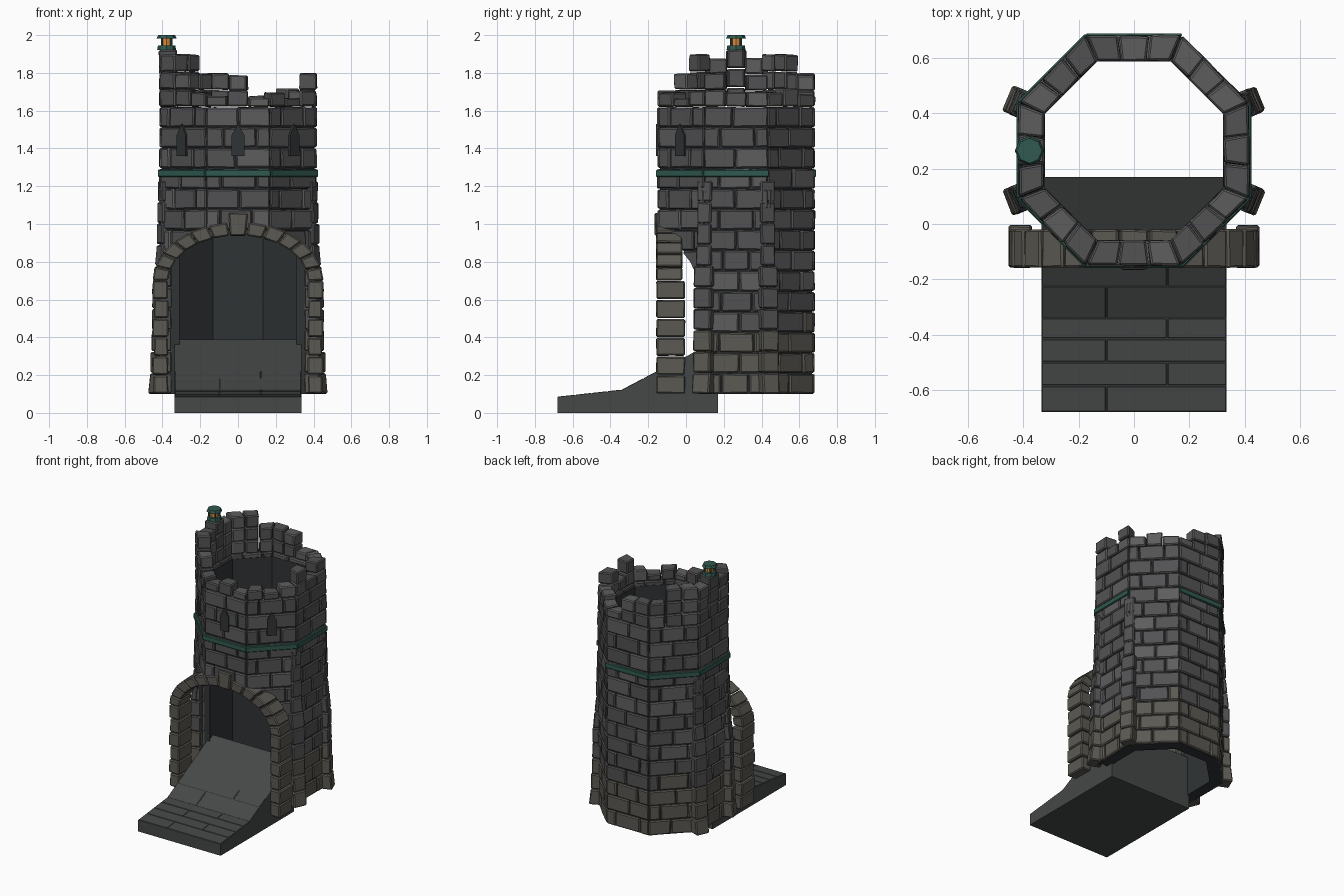
import bpy, bmesh, math, random
from mathutils import Vector

if "Cube" in bpy.data.objects:
    bpy.data.objects.remove(bpy.data.objects["Cube"])

random.seed(7)
CY, R, RIN = 0.265, 0.416, 0.325          # tower centre y, outer / inner apothem
HALF = R * math.tan(math.pi / 8)          # half of one octagon side


def material(name, c):
    m = bpy.data.materials.new(name)
    m.diffuse_color = (*c, 1)
    m.use_nodes = True
    m.node_tree.nodes["Principled BSDF"].inputs["Base Color"].default_value = m.diffuse_color
    return m


GREY = material("stone_grey", (0.085, 0.085, 0.088))
GREY2 = material("stone_light", (0.11, 0.11, 0.112))
EARTH = material("stone_earthy", (0.105, 0.1, 0.085))
DARK = material("dark_inside", (0.03, 0.034, 0.036))
SLAB = material("ramp_stone", (0.06, 0.065, 0.063))
GREEN = material("green_trim", (0.03, 0.1, 0.08))
AMBER = material("amber_glow", (0.7, 0.25, 0.05))


def block(bm, low, high, mat=0, jit=0.0):
    """Six-sided block between two matching quads (or n-gons)."""
    def make(ps):
        return [bm.verts.new(Vector(p) + Vector([random.uniform(-jit, jit) for _ in range(3)])) for p in ps]
    a, b = make(low), make(high)
    n = len(a)
    faces = [bm.faces.new(a[::-1]), bm.faces.new(b)]
    faces += [bm.faces.new((a[i], a[(i + 1) % n], b[(i + 1) % n], b[i])) for i in range(n)]
    for f in faces:
        f.material_index = mat


def finish(bm, name, mats, bevel=0.0):
    bmesh.ops.recalc_face_normals(bm, faces=bm.faces)
    me = bpy.data.meshes.new(name)
    bm.to_mesh(me)
    bm.free()
    ob = bpy.data.objects.new(name, me)
    bpy.context.collection.objects.link(ob)
    for m in mats:
        me.materials.append(m)
    if bevel:
        mod = ob.modifiers.new("worn_edges", 'BEVEL')
        mod.width, mod.segments = bevel, 1
    return ob


def on_face(k, t, r, z):
    """Point on octagon face k (0 = +x side), t along the side, r = apothem."""
    a = k * math.pi / 4
    t *= r / R
    return (r * math.cos(a) - t * math.sin(a), CY + r * math.sin(a) + t * math.cos(a), z)


def wall_block(bm, k, t0, t1, r0, r1, z0, z1, mat=0, jit=0.0):
    quad = [(t0, r0), (t0, r1), (t1, r1), (t1, r0)]
    block(bm, [on_face(k, t, r, z0) for t, r in quad], [on_face(k, t, r, z1) for t, r in quad], mat, jit)


# Archway cutter
arc = [(0.378 * math.cos(i * math.pi / 16), 0.7 + 0.25 * math.sin(i * math.pi / 16)) for i in range(17)]
prof = [(-0.378, 0.0), (0.378, 0.0)] + arc
bm = bmesh.new()
block(bm, [(x, -0.4, z) for x, z in prof], [(x, 0.12, z) for x, z in prof])
cutter = finish(bm, "archway_cutter", [])
cutter.hide_render = True
cutter.display_type = 'WIRE'


def cut(ob):
    mod = ob.modifiers.new("archway", 'BOOLEAN')
    mod.operation, mod.object, mod.solver = 'DIFFERENCE', cutter, 'EXACT'


# Tower brick courses in running bond
bm = bmesh.new()
N, Z0, Z1 = 14, 0.1, 1.62
h = (Z1 - Z0) / N
for c in range(N):
    for k in range(8):
        js = [-HALF, random.uniform(-.02, .02), HALF] if (c + k) % 2 else \
             [-HALF, -HALF * .5 + random.uniform(-.02, .02), HALF * .5 + random.uniform(-.02, .02), HALF]
        for a, b in zip(js, js[1:]):
            mat = 2 if c < 3 or (c == 3 and random.random() < .5) else random.choice([0, 0, 1])
            wall_block(bm, k, a + .003, b - .003, RIN if c == N - 1 else 0.345, R + random.uniform(-.004, .002),
                       Z0 + c * h + .003, Z0 + (c + 1) * h - .003, mat, .0025)
cut(finish(bm, "tower_bricks", [GREY, GREY2, EARTH], .007))

# Dark mortar core and inside wall
bm = bmesh.new()
rings = [[bm.verts.new(on_face(k, HALF, r, z)) for k in range(8)]
         for r, z in ((0.322, 0.1), (0.402, 0.1), (0.402, 1.59), (0.322, 1.59))]
for i in range(4):
    for k in range(8):
        p, q, j = rings[i], rings[(i + 1) % 4], (k + 1) % 8
        bm.faces.new((p[k], p[j], q[j], q[k]))
cut(finish(bm, "tower_core", [DARK]))

# Ruined battlements: three stacks per side, given by their top heights
tops = [(1.80, 1.70, 1.79), (1.70, 1.72, 1.69), (1.68, 1.79, 1.80), (1.80, 1.90, 1.90),
        (1.88, 1.925, 1.88), (1.90, 1.80, 1.70), (1.68, 1.71, 1.67), (1.70, 1.67, 1.71)]
bm = bmesh.new()
for k, row in enumerate(tops):
    for i, top in enumerate(row):
        t0, t1 = -HALF + i * HALF * 2 / 3, -HALF + (i + 1) * HALF * 2 / 3
        n = max(1, round((top - Z1) / 0.09))
        s = (top - Z1) / n
        for c in range(n):
            wall_block(bm, k, t0 + .003, t1 - .003, RIN, R + random.uniform(-.004, .002),
                       Z1 + c * s + .002, Z1 + (c + 1) * s - .003, random.choice([0, 0, 1]), .003)
finish(bm, "battlements", [GREY, GREY2], .007)

# Green string course (missing on the back right side)
bm = bmesh.new()
for k in range(8):
    if k != 1:
        wall_block(bm, k, -HALF, HALF, 0.39, 0.424, 1.248, 1.288)
finish(bm, "green_band", [GREEN], .005)

# Arrow slits on the three front sides
bm = bmesh.new()
for k in (5, 6, 7):
    shape = [(-.033, 1.36), (.033, 1.36), (.033, 1.47), (.0, 1.53), (-.033, 1.47)]
    block(bm, [on_face(k, t, .39, z) for t, z in shape], [on_face(k, t, .425, z) for t, z in shape])
finish(bm, "arrow_slits", [DARK])

# Stepped corner buttresses
bm = bmesh.new()
reach = [.497, .485, .476, .474, .474, .470, .460, .452, .447, .443]
for ang in (22.5, 157.5, 202.5, 337.5):
    a = math.radians(ang)
    ca, sa = math.cos(a), math.sin(a)
    for c, r in enumerate(reach):
        w = .049 if c < 6 else .040
        w += random.uniform(-.002, .002)
        z = .1 + c * .113
        r2 = (reach + [.437])[c + 1] if c in (0, 5, 6) else r

        def quad(ro, zz):
            return [(d * ca - t * sa, CY + d * sa + t * ca, zz) for d, t in ((.40, -w), (ro, -w), (ro, w), (.40, w))]
        block(bm, quad(r, z + .002), quad(r2, z + .110), 1 if c < 3 else 0, .002)
finish(bm, "buttresses", [GREY, EARTH], .007)

# Arch surround: jamb stones, then voussoirs and keystone
bm = bmesh.new()
for s in (-1, 1):
    for c in range(6):
        z, xo = .1 + c * .1, .445 + (.008 if c % 2 else 0)
        q = [(s * .37, -.157), (s * xo, -.157), (s * xo, -.005), (s * .37, -.005)]
        block(bm, [(x, y, z + .003) for x, y in q], [(x, y, z + .097) for x, y in q], 0, .002)
V = 13
for i in range(V):
    e0, e1 = math.pi * i / V + .008, math.pi * (i + 1) / V - .008
    key = i == V // 2
    oa, ob_ = (.45, .36) if key else (.452, .31 + random.uniform(-.006, .006))
    pts = [(.37 * math.cos(e0), .7 + .24 * math.sin(e0)), (oa * math.cos(e0), .7 + ob_ * math.sin(e0)),
           (oa * math.cos(e1), .7 + ob_ * math.sin(e1)), (.37 * math.cos(e1), .7 + .24 * math.sin(e1))]
    block(bm, [(x, -.165 if key else -.157, z) for x, z in pts], [(x, -.02, z) for x, z in pts], 0, .002)
finish(bm, "arch_surround", [EARTH], .007)

# Entrance ramp
W = .335
prof = [(-.68, 0), (.17, 0), (.17, .388), (-.15, .22), (-.34, .12), (-.68, .083)]
bm = bmesh.new()
block(bm, [(-W, y, z) for y, z in prof], [(W, y, z) for y, z in prof])
finish(bm, "ramp", [SLAB])


def ramp_z(y):
    return .083 + (y + .68) * .109 if y < -.34 else .12 + (y + .34) * .527


# Paving slabs on the ramp
bm = bmesh.new()
ys = [-.68, -.585, -.50, -.415, -.34, -.225, -.15]
for i, (y0, y1) in enumerate(zip(ys, ys[1:])):
    xs = [-W, .12, W] if i % 2 else [-W, -.1, W]
    for x0, x1 in zip(xs, xs[1:]):
        q = [(x0, y0), (x1, y0), (x1, y1), (x0, y1)]
        q = [(x + (.002 if x == x0 else -.002), y + (.002 if y == y0 else -.002)) for x, y in q]
        block(bm, [(x, y, ramp_z(y) - .01) for x, y in q], [(x, y, ramp_z(y) + .003) for x, y in q])
finish(bm, "ramp_slabs", [SLAB], .002)


# Lantern on the tallest merlon
def drum(name, r0, r1, z0, z1, mat, x=-.378, y=CY):
    bpy.ops.mesh.primitive_cone_add(vertices=8, radius1=r0, radius2=r1, depth=z1 - z0, location=(x, y, (z0 + z1) / 2))
    o = bpy.context.object
    o.name = name
    o.data.materials.append(mat)


drum("lantern_base", .05, .046, 1.922, 1.945, GREEN)
drum("lantern_glow", .028, .028, 1.945, 1.985, AMBER)
drum("lantern_cap", .053, .045, 1.982, 2.0, GREEN)
for i in range(4):
    a = math.pi / 4 + i * math.pi / 2
    drum("lantern_post", .006, .006, 1.944, 1.985, GREEN, -.378 + .035 * math.cos(a), CY + .035 * math.sin(a))
